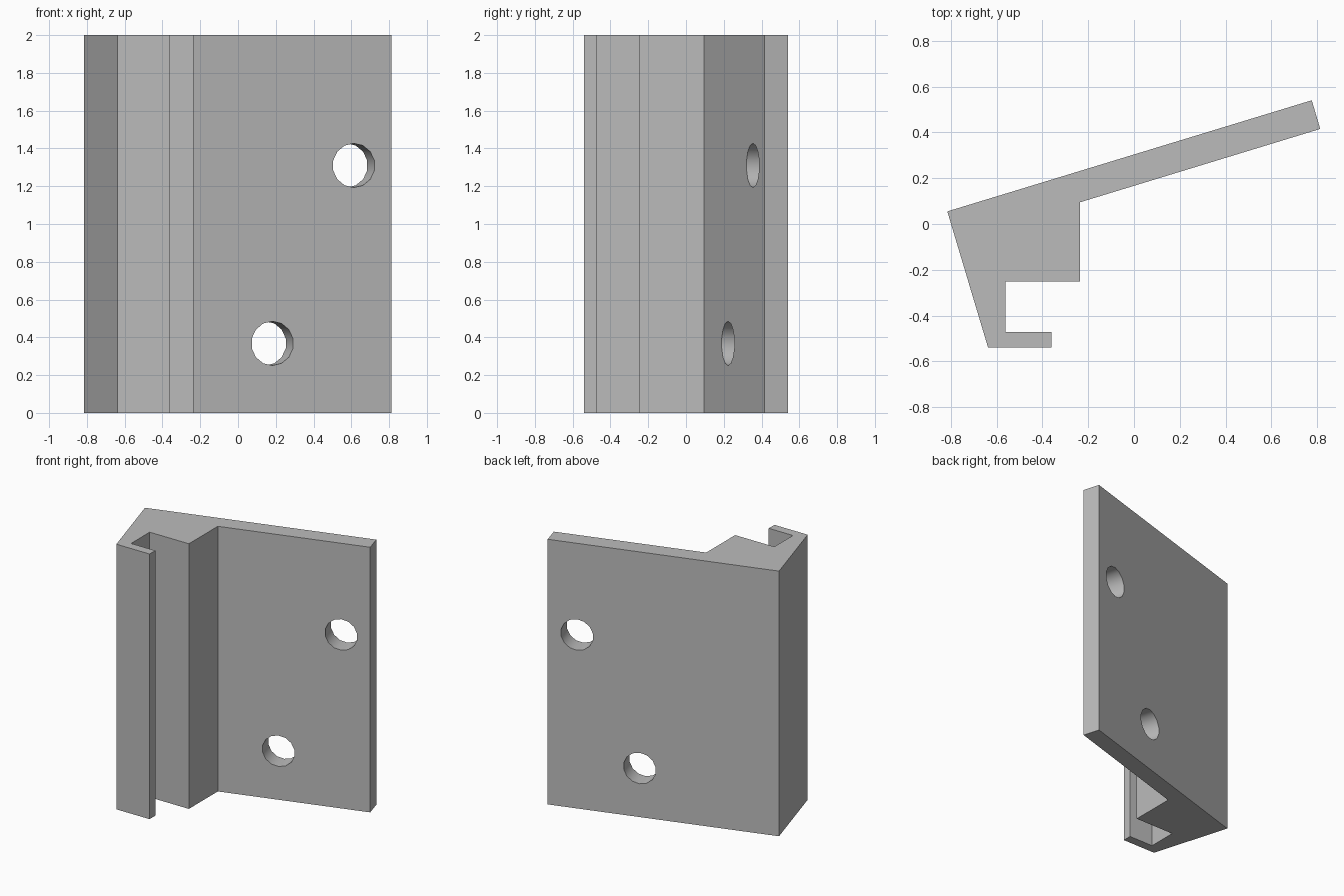
import bpy, bmesh, math
from mathutils import Matrix, Vector

cube = bpy.data.objects.get("Cube")
if cube:
    bpy.data.objects.remove(cube, do_unlink=True)

HEIGHT = 2.0
TILT = math.radians(17)      # slant of the plate
HOLE_RADIUS = 0.117

grey = bpy.data.materials.new("light grey")
grey.use_nodes = True
colour = (0.5, 0.5, 0.5, 1)
grey.diffuse_color = colour
grey.node_tree.nodes["Principled BSDF"].inputs["Base Color"].default_value = colour


def add_object(name, bm):
    mesh = bpy.data.meshes.new(name)
    bmesh.ops.recalc_face_normals(bm, faces=bm.faces)
    bm.to_mesh(mesh)
    bm.free()
    mesh.materials.append(grey)
    obj = bpy.data.objects.new(name, mesh)
    bpy.context.collection.objects.link(obj)
    return obj


# Bracket: slanted plate, solid block and hooked lip as one extruded profile
profile = [(-0.815, 0.055), (-0.637, -0.54), (-0.36, -0.54), (-0.36, -0.472),
           (-0.562, -0.472), (-0.562, -0.25), (-0.235, -0.25), (-0.235, 0.095),
           (0.813, 0.415), (0.776, 0.54)]
bm = bmesh.new()
base = bm.faces.new([bm.verts.new((x, y, 0)) for x, y in profile])
top = bmesh.ops.extrude_face_region(bm, geom=[base])["geom"]
bmesh.ops.translate(bm, vec=(0, 0, HEIGHT),
                    verts=[v for v in top if isinstance(v, bmesh.types.BMVert)])
bracket = add_object("bracket", bm)

# Screw holes, square to the slanted plate
bm = bmesh.new()
for centre in [(0.613, 0.354, 1.31), (0.182, 0.222, 0.368)]:
    turn = Matrix.Rotation(TILT, 4, 'Z') @ Matrix.Rotation(math.pi / 2, 4, 'X')
    bmesh.ops.create_cone(bm, cap_ends=True, segments=14, radius1=HOLE_RADIUS,
                          radius2=HOLE_RADIUS, depth=0.5,
                          matrix=Matrix.Translation(Vector(centre)) @ turn)
cutter = add_object("hole_cutter", bm)
cutter.hide_render = True

cut = bracket.modifiers.new("screw holes", 'BOOLEAN')
cut.operation = 'DIFFERENCE'
cut.solver = 'EXACT'
cut.object = cutter

bpy.ops.object.select_all(action='DESELECT')
bracket.select_set(True)
bpy.context.view_layer.objects.active = bracket
bpy.ops.object.modifier_apply(modifier=cut.name)
bpy.data.objects.remove(cutter, do_unlink=True)
bpy.ops.object.shade_smooth_by_angle(angle=math.radians(35))
